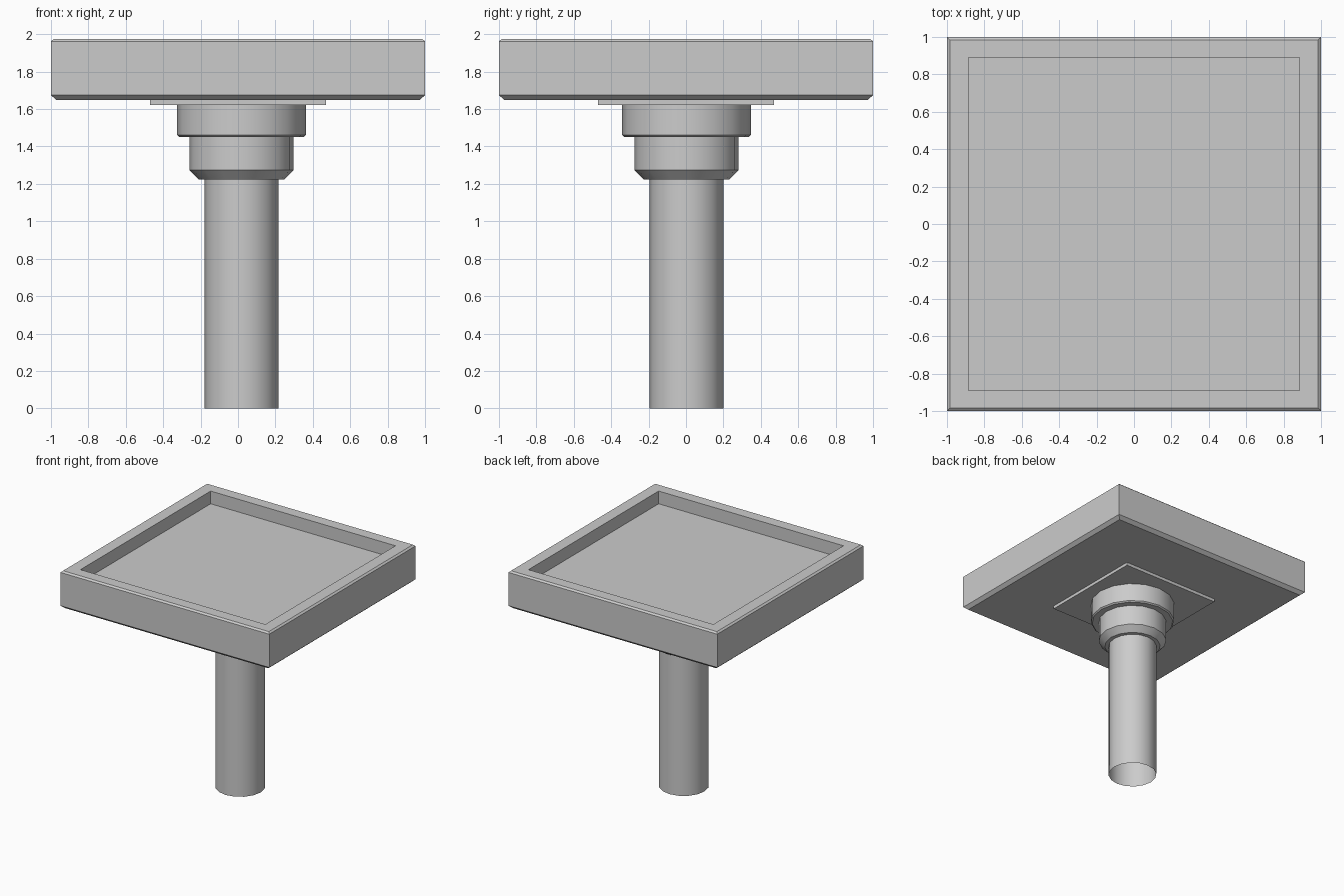
import bpy, bmesh, math

if "Cube" in bpy.data.objects:
    bpy.data.objects.remove(bpy.data.objects["Cube"])


def make_rings(name, rings, cap_start, cap_end, smooth=False):
    """Bridge a stack of equal-length vertex rings, optionally capping the ends."""
    bm = bmesh.new()
    loops = [[bm.verts.new(p) for p in ring] for ring in rings]
    n = len(loops[0])
    for a, b in zip(loops, loops[1:]):
        for i in range(n):
            j = (i + 1) % n
            bm.faces.new((a[i], a[j], b[j], b[i]))
    if cap_start:
        bm.faces.new(loops[0][::-1])
    if cap_end:
        bm.faces.new(loops[-1])
    mesh = bpy.data.meshes.new(name)
    bm.to_mesh(mesh)
    bm.free()
    obj = bpy.data.objects.new(name, mesh)
    bpy.context.collection.objects.link(obj)
    if smooth:
        bpy.ops.object.select_all(action='DESELECT')
        obj.select_set(True)
        bpy.context.view_layer.objects.active = obj
        bpy.ops.object.shade_smooth_by_angle(angle=math.radians(35))
    return obj


def square(hx, hy, z):
    return [(-hx, -hy, z), (hx, -hy, z), (hx, hy, z), (-hx, hy, z)]


def circle(r, z, cx=0.019, cy=0.003, sides=16):
    return [(cx + r * math.cos(math.tau * i / sides),
             cy + r * math.sin(math.tau * i / sides), z) for i in range(sides)]


# Square tray: chamfered underside, raised rim and recessed floor
make_rings("tray", [square(*s) for s in (
    (0.97, 0.97, 1.648), (1.0, 1.0, 1.674), (1.0, 1.0, 1.962),
    (0.985, 0.985, 1.975), (0.885, 0.89, 1.975), (0.885, 0.89, 1.865))],
    True, True)

# Thin mounting plate under the tray
make_rings("mounting_plate",
           [square(0.47, 0.47, 1.621), square(0.47, 0.47, 1.648)], True, True)

# Wide upper collar with a small chamfer
make_rings("upper_collar", [circle(*c) for c in (
    (0.333, 1.451), (0.344, 1.461), (0.344, 1.621))], True, False, True)

# Narrower lower collar with a deep chamfer
make_rings("lower_collar", [circle(*c) for c in (
    (0.229, 1.223), (0.279, 1.274), (0.279, 1.451))], True, False, True)

# Pole, an open tube at the foot
make_rings("pole", [circle(0.197, 0.0), circle(0.197, 1.223)],
           False, False, True)
